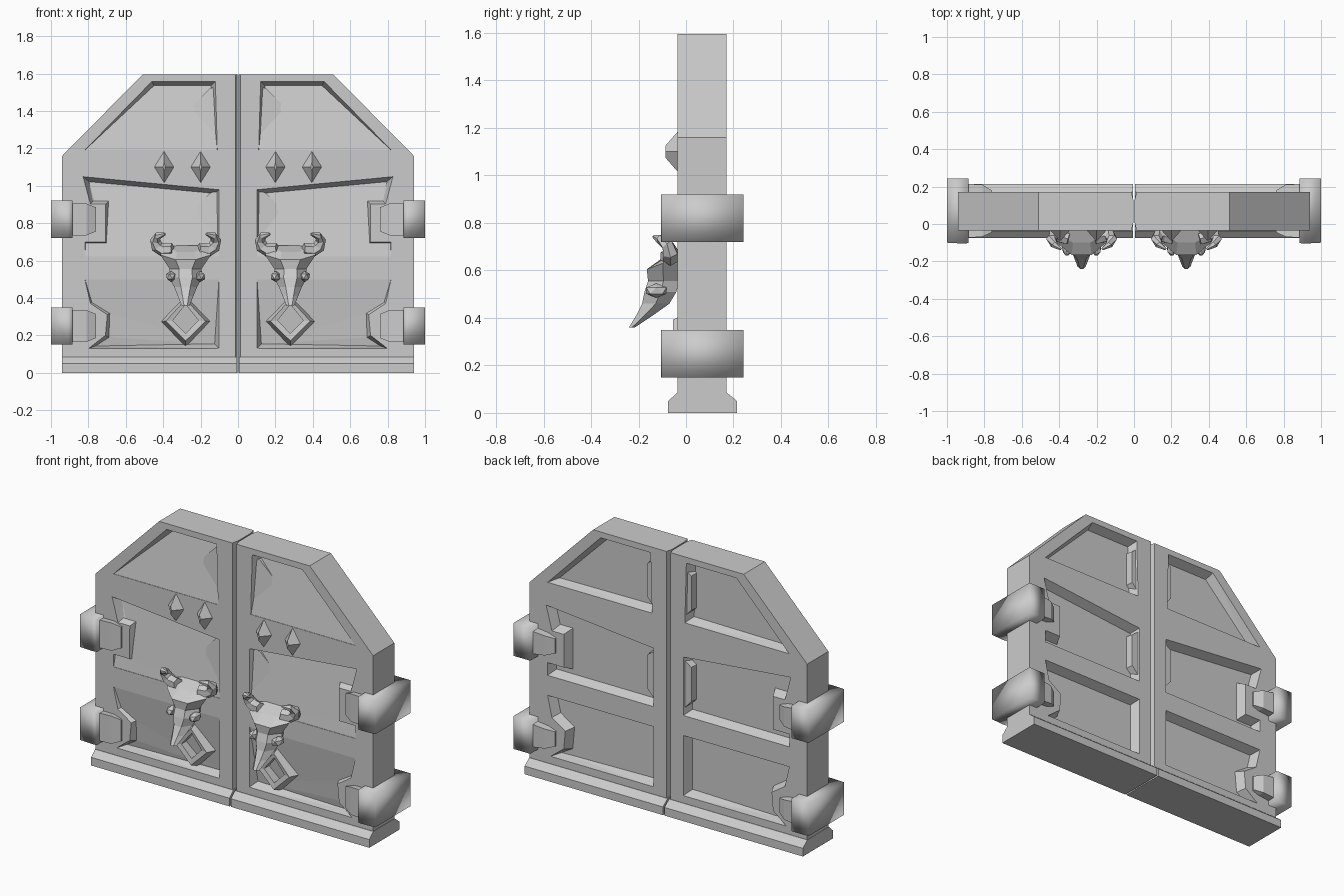
import bpy, bmesh, math
from mathutils import Vector, Matrix

if "Cube" in bpy.data.objects:
    bpy.data.objects.remove(bpy.data.objects["Cube"])

FRONT, BACK = -0.035, 0.17


def add_loft(bm, rings, closed=False):
    """Bridge rings of points; cap the ends unless the loop is closed."""
    vs = [[bm.verts.new(p) for p in r] for r in rings]
    n = len(vs[0])
    pairs = list(zip(vs, vs[1:])) + ([(vs[-1], vs[0])] if closed else [])
    for a, b in pairs:
        for i in range(n):
            j = (i + 1) % n
            bm.faces.new((a[i], a[j], b[j], b[i]))
    if not closed:
        bm.faces.new(vs[0])
        bm.faces.new(vs[-1])


def finish(name, bm, mirror=True, smooth=False):
    bmesh.ops.recalc_face_normals(bm, faces=bm.faces[:])
    me = bpy.data.meshes.new(name)
    bm.to_mesh(me)
    bm.free()
    for p in me.polygons:
        p.use_smooth = smooth
    ob = bpy.data.objects.new(name, me)
    bpy.context.collection.objects.link(ob)
    if mirror:
        m = ob.modifiers.new("other_leaf", 'MIRROR')
        m.use_mirror_merge = False
    return ob


def loft(name, rings, closed=False, **kw):
    bm = bmesh.new()
    add_loft(bm, rings, closed)
    return finish(name, bm, **kw)


def at_y(pts, y):
    return [(x, y, z) for x, z in pts]


def inset(pts, d):
    """Move a counter-clockwise outline inward by d."""
    out = []
    for i, p in enumerate(pts):
        p = Vector(p)
        e1 = (p - Vector(pts[i - 1])).normalized()
        e2 = (Vector(pts[(i + 1) % len(pts)]) - p).normalized()
        n1, n2 = Vector((-e1.y, e1.x)), Vector((-e2.y, e2.x))
        out.append(tuple(p + (n1 + n2) * d / max(1 + n1.dot(n2), 0.4)))
    return out


# Recessed panels: outline, front depth at its bottom and top
panels = [
    ([(0.11, 1.19), (0.82, 1.19), (0.46, 1.56), (0.12, 1.56)], 0.002, 0.055),
    ([(0.10, 0.62), (0.82, 0.62), (0.82, 0.70), (0.71, 0.70), (0.71, 0.90),
      (0.79, 0.90), (0.83, 1.05), (0.10, 0.98)], 0.002, 0.055),
    ([(0.10, 0.13), (0.80, 0.13), (0.71, 0.20), (0.70, 0.31), (0.79, 0.37),
      (0.82, 0.50), (0.10, 0.50)], 0.05, 0.004),
]
cut = bmesh.new()
for pts, d0, d1 in panels:
    z0, z1 = min(p[1] for p in pts), max(p[1] for p in pts)
    floor = []
    for (px, pz), (qx, qz) in zip(pts, inset(pts, 0.025)):
        d = d0 + (d1 - d0) * (pz - z0) / (z1 - z0)
        k = min(1, d / 0.05)
        floor.append((px + (qx - px) * k, FRONT + d, pz + (qz - pz) * k))
    add_loft(cut, [at_y(pts, FRONT - 0.003), floor])
    add_loft(cut, [at_y(pts, BACK + 0.003), at_y(inset(pts, 0.025), BACK - 0.055)])
bmesh.ops.triangulate(cut, faces=cut.faces[:])
cutter = finish("panel_cutter", cut, mirror=False)
cutter.hide_render = True
cutter.display_type = 'WIRE'

# Door leaves, with chamfered meeting edges
def outline(x):
    return [(x, 0), (0.94, 0), (0.94, 1.16), (0.51, 1.595), (x, 1.595)]

leaf = loft("door_leaf", [at_y(outline(x), y) for x, y in (
    (0.014, FRONT), (0.004, FRONT + 0.04), (0.004, BACK - 0.04), (0.014, BACK))], mirror=False)
b = leaf.modifiers.new("panels", 'BOOLEAN')
b.operation, b.object, b.solver = 'DIFFERENCE', cutter, 'EXACT'
leaf.modifiers.new("other_leaf", 'MIRROR').use_mirror_merge = False

# Kick rail along the bottom
rail = [(-0.075, 0), (0.215, 0), (0.215, 0.05), (0.172, 0.085), (-0.037, 0.085), (-0.075, 0.05)]
loft("kick_rail", [[(x, y, z) for y, z in rail] for x in (0.005, 0.942)])

# Lock plates beside the centre seam: shallow in front, upright at the back
bm = bmesh.new()
for z in (1.21, 0.65):
    face = [(0.10, z), (0.34, z + 0.06), (0.34, z + 0.12), (0.15, z + 0.31), (0.10, z + 0.33)]
    fy = [-0.025, 0.005, 0.012, 0.0, -0.01]
    add_loft(bm, [[(x, y, zz) for (x, zz), y in zip(face, fy)], at_y(face, 0.06)])
    strip = [(0.09, z - 0.01), (0.16, z + 0.06), (0.16, z + 0.28), (0.09, z + 0.33)]
    add_loft(bm, [at_y(strip, 0.05), at_y(inset(strip, 0.012), 0.16)])
finish("lock_plate", bm)

# Hinges: wrap-around block and tapered lug
for zc, label in ((0.82, "upper"), (0.25, "lower")):
    block = [(0.885, -0.102), (0.91, -0.105), (1.0, -0.10), (1.0, 0.242), (0.885, 0.242)]
    loft(label + "_hinge_block",
         [[(x, y, zc + s) for x, y in block] for s in (-0.10, 0.10)], smooth=True)
    lug = [(0.90, 0.085, 0.07, -0.075, 0.215), (0.81, 0.085, 0.06, -0.068, 0.21),
           (0.76, 0.065, 0.045, -0.045, 0.18)]
    loft(label + "_hinge_lug",
         [[(x, y0, zc - h), (x, y1, zc - k), (x, y1, zc + k), (x, y0, zc + h)]
          for x, h, k, y0, y1 in lug])

# Diamond studs
def diamond(x, z, w, up, down):
    return [(x - w, z), (x, z - down), (x + w, z), (x, z + up)]

bm = bmesh.new()
for x in (0.20, 0.395):
    add_loft(bm, [at_y(diamond(x, 1.10, 0.056, 0.09, 0.09), FRONT + 0.005),
                  at_y(diamond(x, 1.10, 0.006, 0.025, 0.025), -0.087)])
finish("diamond_stud", bm)

# Diamond knocker ring
C = 0.28
outer, inner = diamond(C, 0.275, 0.137, 0.15, 0.135), diamond(C, 0.28, 0.068, 0.085, 0.07)
loft("knocker_ring", [at_y(outer, 0.015), at_y(inset(outer, 0.022), -0.055),
                      at_y(inner, -0.05), at_y(inner, 0.015)], closed=True)

# Horned animal skull: stations of z, cheek lift, half width, front y, back y
skull = [(0.645, 0.035, 0.115, -0.10, -0.02), (0.605, 0.025, 0.135, -0.165, -0.03),
         (0.555, 0.0, 0.085, -0.16, -0.03), (0.51, 0.0, 0.09, -0.175, -0.04),
         (0.46, 0.0, 0.062, -0.185, -0.07), (0.41, 0.0, 0.042, -0.21, -0.14),
         (0.36, 0.0, 0.022, -0.24, -0.215)]
loft("skull", [[(C - 0.4 * w, f, z), (C + 0.4 * w, f, z),
                (C + w, (f + k) / 2, z + c), (C + 0.6 * w, k, z + c),
                (C - 0.6 * w, k, z + c), (C - w, (f + k) / 2, z + c)]
               for z, c, w, f, k in skull])

# Eye ridges
bm = bmesh.new()
for s in (-1, 1):
    bmesh.ops.create_icosphere(bm, subdivisions=1, radius=1, matrix=Matrix.Translation(
        (C + s * 0.078, -0.125, 0.515)) @ Matrix.Diagonal((0.03, 0.05, 0.03, 1)))
finish("eye_ridge", bm)

# Horns: tapered hexagonal tubes curling up and forward
path = [(0.07, -0.08, 0.66), (0.12, -0.065, 0.655), (0.152, -0.065, 0.675),
        (0.162, -0.08, 0.71), (0.148, -0.11, 0.732), (0.11, -0.135, 0.742)]
radii = [0.033, 0.036, 0.034, 0.028, 0.02, 0.007]
bm = bmesh.new()
for s in (-1, 1):
    pts = [Vector((C + s * x, y, z)) for x, y, z in path]
    rings = []
    for i, p in enumerate(pts):
        t = (pts[min(i + 1, len(pts) - 1)] - pts[max(i - 1, 0)]).normalized()
        u = t.cross(Vector((0, 1, 0))).normalized()
        v = t.cross(u)
        rings.append([p + radii[i] * (u * math.cos(a) + v * math.sin(a))
                      for a in (k * math.pi / 3 for k in range(6))])
    add_loft(bm, rings)
finish("horns", bm)
